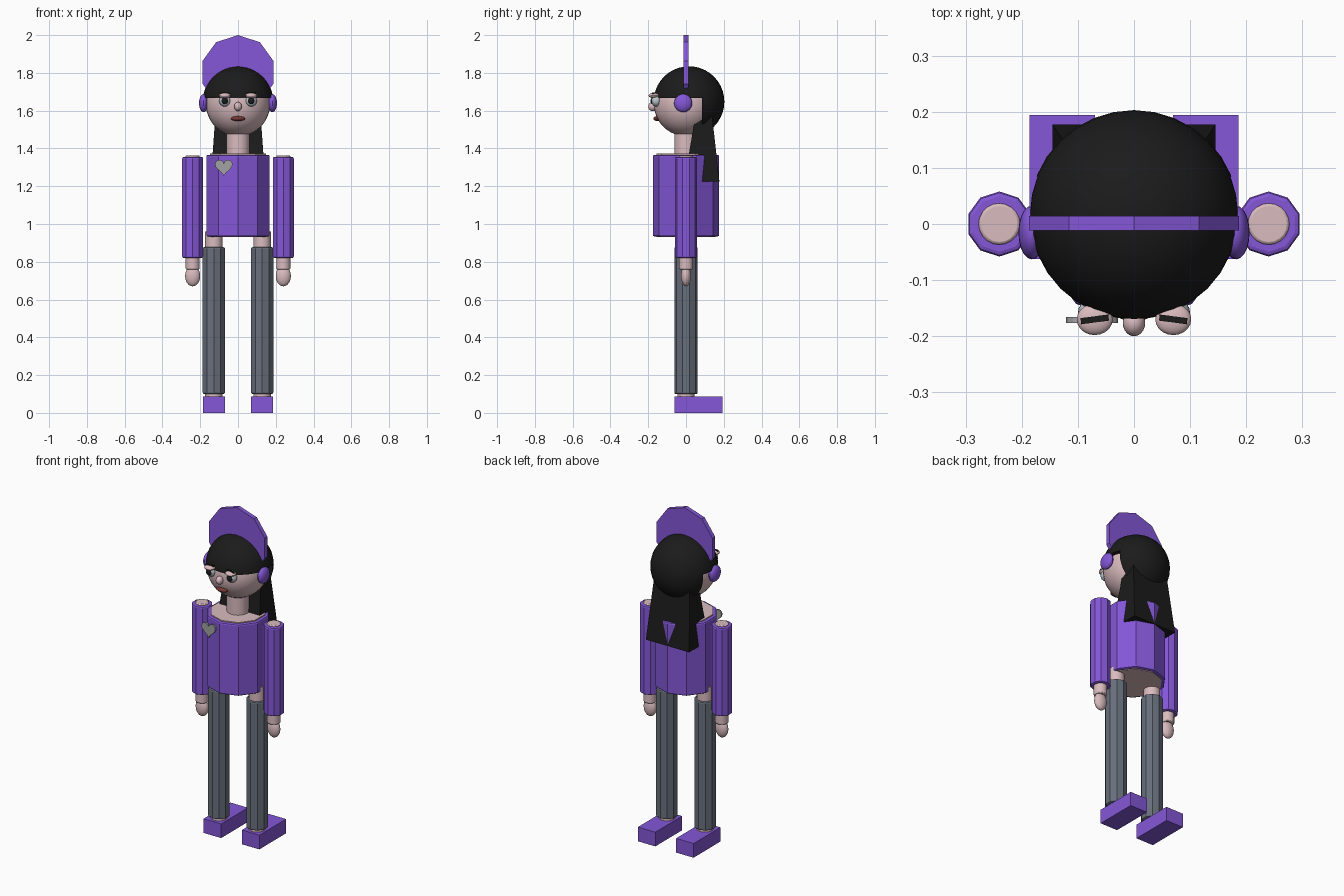
import bpy, bmesh, math
from mathutils import Matrix, Vector

if "Cube" in bpy.data.objects:
    bpy.data.objects.remove(bpy.data.objects["Cube"])

def material(name, rgb):
    m = bpy.data.materials.new(name)
    m.diffuse_color = (*rgb, 1)
    m.use_nodes = True
    m.node_tree.nodes["Principled BSDF"].inputs["Base Color"].default_value = m.diffuse_color
    return m

PURPLE = material("purple", (0.23, 0.095, 0.68))
SKIN = material("skin", (0.70, 0.50, 0.52))
BLACK = material("black", (0.011, 0.011, 0.011))
GREY = material("slate grey", (0.14, 0.16, 0.20))
SILVER = material("silver", (0.36, 0.36, 0.37))
EYE = material("eye white", (0.50, 0.56, 0.62))
RED = material("dark red", (0.18, 0.04, 0.035))

def finish(name, bm, mat, smooth=False, bevel=0):
    bmesh.ops.recalc_face_normals(bm, faces=bm.faces[:])
    me = bpy.data.meshes.new(name)
    bm.to_mesh(me)
    bm.free()
    me.materials.append(mat)
    ob = bpy.data.objects.new(name, me)
    bpy.context.collection.objects.link(ob)
    if bevel:
        b = ob.modifiers.new("bevel", 'BEVEL')
        b.width, b.segments, b.limit_method = bevel, 2, 'ANGLE'
        b.angle_limit = math.radians(50)
    if smooth:
        for o in bpy.context.selected_objects:
            o.select_set(False)
        bpy.context.view_layer.objects.active = ob
        ob.select_set(True)
        bpy.ops.object.shade_smooth_by_angle(angle=math.radians(30))
    return ob

def tube(name, x, r, z0, z1, mat, y=0, bevel=0, sides=10):
    """Upright cylinder with a corner pointing to the front and back."""
    bm = bmesh.new()
    bmesh.ops.create_cone(bm, cap_ends=True, segments=sides, radius1=r, radius2=r, depth=z1 - z0)
    bm.verts.ensure_lookup_table()
    ang = math.pi / 2 - math.atan2(bm.verts[0].co.y, bm.verts[0].co.x)
    bmesh.ops.transform(bm, verts=bm.verts[:], matrix=Matrix.Translation((x, y, (z0 + z1) / 2))
                        @ Matrix.Rotation(ang, 4, 'Z'))
    return finish(name, bm, mat, smooth=sides > 12, bevel=bevel)

def ball_mesh(c, r, u=32, v=20):
    bm = bmesh.new()
    bmesh.ops.create_uvsphere(bm, u_segments=u, v_segments=v, radius=1)
    bmesh.ops.transform(bm, verts=bm.verts[:], matrix=Matrix.Translation(c) @ Matrix.Diagonal((*r, 1)))
    return bm

def ball(name, c, r, mat, u=20, v=12):
    return finish(name, ball_mesh(c, r, u, v), mat, smooth=True)

def box(name, c, size, mat, rot=0):
    bm = bmesh.new()
    bmesh.ops.create_cube(bm, size=1)
    bmesh.ops.transform(bm, verts=bm.verts[:], matrix=Matrix.Translation(c)
                        @ Matrix.Rotation(rot, 4, 'Z') @ Matrix.Diagonal((*size, 1)))
    return finish(name, bm, mat)

def plate(name, pts, y0, y1, mat):
    """Front-facing outline extruded along y."""
    bm = bmesh.new()
    rings = [[bm.verts.new((x, y, z)) for x, z in pts] for y in (y0, y1)]
    for ring in rings:
        bm.faces.new(ring)
    n = len(pts)
    for i in range(n):
        j = (i + 1) % n
        bm.faces.new((rings[0][i], rings[0][j], rings[1][j], rings[1][i]))
    return finish(name, bm, mat)

# Limbs, ears and eyes on both sides
for side, s in (("left", -1), ("right", 1)):
    box(f"{side}_shoe", (s * 0.128, 0.066, 0.043), (0.117, 0.256, 0.086), PURPLE)
    tube(f"{side}_leg", s * 0.128, 0.046, 0.08, 0.96, SKIN, sides=20)
    tube(f"{side}_trouser", s * 0.128, 0.062, 0.1, 0.877, GREY, bevel=0.008)
    tube(f"{side}_arm", s * 0.24, 0.037, 0.76, 1.363, SKIN, bevel=0.005, sides=20)
    tube(f"{side}_sleeve", s * 0.24, 0.058, 0.82, 1.355, PURPLE, bevel=0.008)
    ball(f"{side}_hand", (s * 0.24, 0, 0.725), (0.04, 0.026, 0.055), SKIN)
    ball(f"{side}_ear_cover", (s * 0.182, -0.015, 1.64), (0.024, 0.048, 0.048), PURPLE)
    ball(f"{side}_eye", (s * 0.07, -0.158, 1.652), (0.03, 0.026, 0.03), EYE)
    ball(f"{side}_iris", (s * 0.07, -0.174, 1.652), (0.019, 0.014, 0.019), BLACK)
    ball(f"{side}_eyelid", (s * 0.07, -0.17, 1.68), (0.032, 0.028, 0.014), SKIN)
    box(f"{side}_eyebrow", (s * 0.07, -0.17, 1.692), (0.05, 0.011, 0.008), BLACK, rot=-s * 0.13)

# Torso and neck
tube("torso", 0, 0.156, 0.93, 1.372, SKIN)
tube("shirt", 0, 0.176, 0.934, 1.366, PURPLE, bevel=0.009)
tube("neck", 0, 0.062, 1.36, 1.50, SKIN, sides=20)

# Heart badge standing just in front of the chest
heart = []
for i in range(28):
    t = 2 * math.pi * i / 28
    hx = 16 * math.sin(t) ** 3
    hz = 13 * math.cos(t) - 5 * math.cos(2 * t) - 2 * math.cos(3 * t) - math.cos(4 * t)
    heart.append((-0.075 + hx * 0.0029, 1.304 + hz * 0.0030))
plate("heart_badge", heart, -0.176, -0.166, SILVER)

# Head and face
ball("head", (0, 0, 1.635), (0.17, 0.17, 0.17), SKIN, 32, 20)
ball("nose", (0, -0.176, 1.622), (0.02, 0.024, 0.024), SKIN)
ball("mouth", (0, -0.153, 1.558), (0.038, 0.02, 0.013), RED)

# Hair: upper dome plus the back of the same sphere below it
HAIR_C, HAIR_R, LINE = (0, 0.016, 1.648), (0.187,) * 3, 1.668

def cut(bm, co, no):
    r = bmesh.ops.bisect_plane(bm, geom=bm.verts[:] + bm.edges[:] + bm.faces[:],
                               plane_co=co, plane_no=no, clear_outer=True)
    edges = [e for e in r["geom_cut"] if isinstance(e, bmesh.types.BMEdge)]
    bmesh.ops.edgeloop_fill(bm, edges=edges)

dome = ball_mesh(HAIR_C, HAIR_R)
cut(dome, Vector((0, 0, LINE)), Vector((0, 0, -1)))
finish("hair_top", dome, BLACK, smooth=True)
back = ball_mesh(HAIR_C, HAIR_R)
cut(back, Vector((0, 0.085, LINE)), Vector((0, -1, 0)))
finish("hair_back", back, BLACK, smooth=True)

# Long hair hanging behind, widening toward its lower end
bm = bmesh.new()
bmesh.ops.create_cube(bm, size=1)
for v in bm.verts:
    top, rear = v.co.z > 0, v.co.y > 0
    v.co = (math.copysign(0.118 if top else 0.145, v.co.x),
            (0.135 if top else 0.177) if rear else (0.055 if top else -0.01),
            1.60 if top else 1.225)
finish("long_hair", bm, BLACK)

# Upright cap plate, ten-sided
cap = [(0.197 * math.sin(math.pi * i / 5), 1.803 + 0.197 * math.cos(math.pi * i / 5)) for i in range(10)]
plate("cap", cap, -0.012, 0.014, PURPLE)
